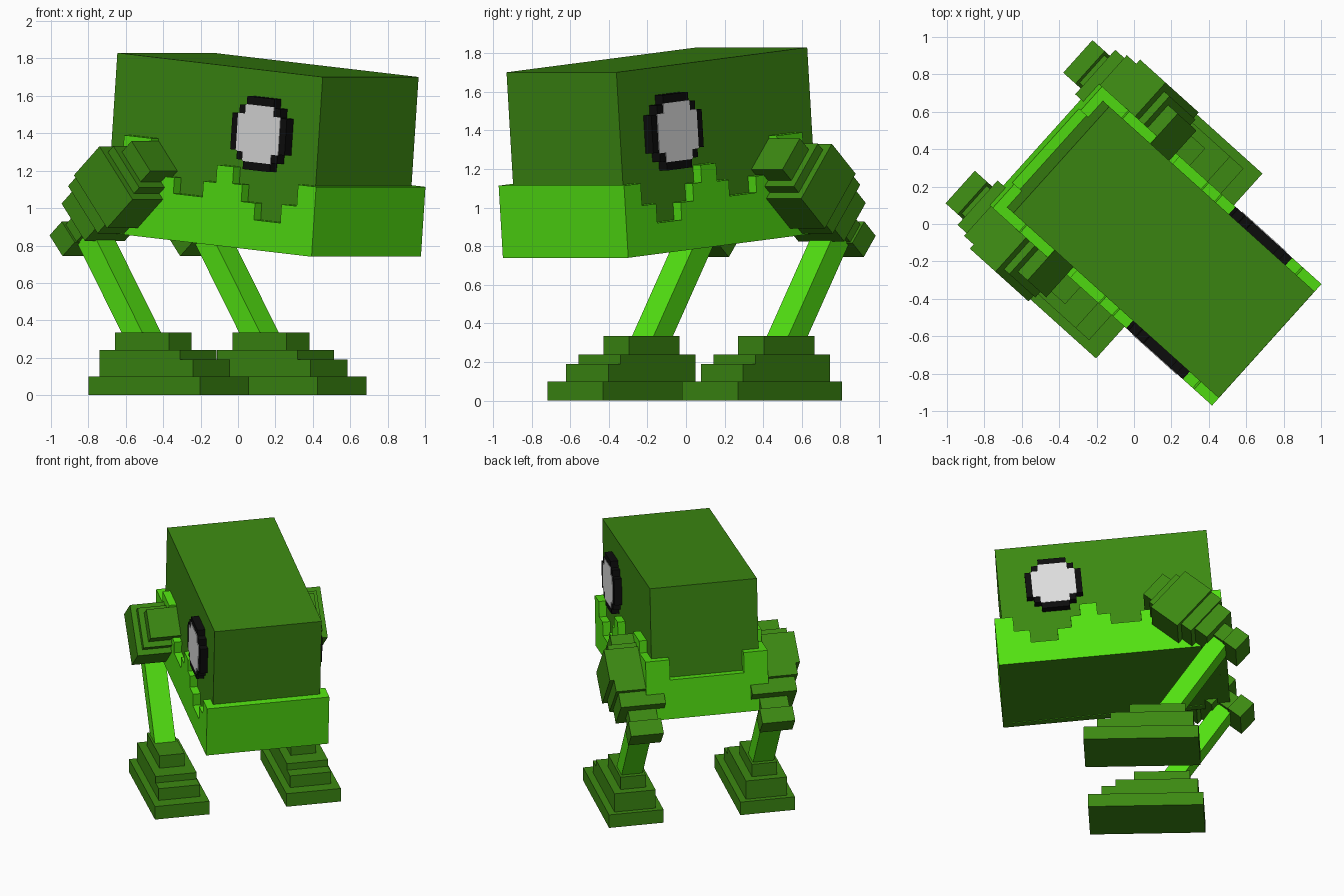
import bpy
import bmesh
from math import radians, cos, sin
from mathutils import Matrix, Vector

cube = bpy.data.objects.get("Cube")
if cube:
    bpy.data.objects.remove(cube, do_unlink=True)


def material(name, rgb):
    m = bpy.data.materials.new(name)
    m.use_nodes = True
    col = (*rgb, 1.0)
    m.diffuse_color = col
    bsdf = m.node_tree.nodes["Principled BSDF"]
    bsdf.inputs["Base Color"].default_value = col
    bsdf.inputs["Roughness"].default_value = 0.9
    return m


DARK = material("dark_green", (0.045, 0.25, 0.006))
BRIGHT = material("bright_green", (0.085, 0.75, 0.006))
BLACK = material("eye_black", (0.004, 0.004, 0.004))
WHITE = material("eye_white", (0.72, 0.72, 0.72))

# Frames: local x is forward, y is the left side, z is up
ROOT = Matrix.Rotation(radians(-42), 4, 'Z') @ Matrix.Translation((0, -0.005, 0))
HEAD = ROOT @ Matrix.Translation((0.927, 0, 0.74)) @ Matrix.Rotation(radians(5), 4, 'Y')


def thigh_frame():
    # x runs from hip to knee, z runs forward and down
    a = radians(40)
    m = Matrix(((-cos(a), 0, sin(a), -0.38),
                (0, 1, 0, 0),
                (-sin(a), 0, -cos(a), 1.33),
                (0, 0, 0, 1)))
    return ROOT @ m


THIGH = thigh_frame()


def prism(bm, lower, upper):
    """Solid between two matching rings of points."""
    a = [bm.verts.new(p) for p in lower]
    b = [bm.verts.new(p) for p in upper]
    n = len(a)
    bm.faces.new(a)
    bm.faces.new(b[::-1])
    for i in range(n):
        j = (i + 1) % n
        bm.faces.new((a[i], b[i], b[j], a[j]))


def box(bm, x, y, z):
    ring = [(x[0], y[0]), (x[1], y[0]), (x[1], y[1]), (x[0], y[1])]
    prism(bm, [(p, q, z[0]) for p, q in ring], [(p, q, z[1]) for p, q in ring])


def slab(bm, outline, y0, y1):
    """Side outline in x and z, given thickness along y."""
    prism(bm, [(p, y0, q) for p, q in outline], [(p, y1, q) for p, q in outline])


def finish(name, bm, frame, mat, under=None):
    bmesh.ops.recalc_face_normals(bm, faces=bm.faces[:])
    if under:
        for f in bm.faces:
            f.material_index = int(f.normal.z < -0.9 and f.calc_center_median().z < 0.01)
    bmesh.ops.transform(bm, matrix=frame, verts=bm.verts[:])
    bmesh.ops.recalc_face_normals(bm, faces=bm.faces[:])
    me = bpy.data.meshes.new(name)
    bm.to_mesh(me)
    bm.free()
    me.materials.append(mat)
    if under:
        me.materials.append(under)
    ob = bpy.data.objects.new(name, me)
    bpy.context.scene.collection.objects.link(ob)
    return ob


# Head block
INNER, OUTER, BACK = 0.383, 0.437, -1.59
bm = bmesh.new()
box(bm, (-1.535, -0.052), (-INNER, INNER), (0.002, 0.96))
finish("head", bm, HEAD, DARK)

# Jaw shell: ragged sides, plain front, notched back
steps = [(-0.13, 0.375), (-0.24, 0.26), (-0.43, 0.16), (-0.53, 0.25),
         (-0.6, 0.34), (-0.72, 0.43), (-0.81, 0.335), (-1.02, 0.25),
         (-1.13, 0.335), (-1.2, 0.425), (-1.4, 0.53), (BACK, 0.44)]
ragged = [(0, 0)]
x = 0
for end, top in steps:
    ragged += [(x, top), (end, top)]
    x = end
ragged.append((BACK, 0))

bm = bmesh.new()
for s in (-1, 1):
    slab(bm, ragged, s * INNER, s * OUTER)
    box(bm, (BACK, -1.535), sorted((s * 0.265, s * INNER)), (0, 0.44))
box(bm, (BACK, -1.535), (-0.265, 0.265), (0, 0.29))
box(bm, (-0.052, 0), (-INNER, INNER), (0, 0.375))
finish("jaw", bm, HEAD, BRIGHT, under=DARK)


# Eyes: stepped discs
def stepped_disc(half_widths, cell, cx, cz):
    right = []
    z = -len(half_widths) / 2
    for w in half_widths:
        right += [(w, z), (w, z + 1)]
        z += 1
    ring = right + [(-p, q) for p, q in reversed(right)]
    clean = [p for i, p in enumerate(ring) if p != ring[i - 1]]
    return [(cx + p * cell, cz + q * cell) for p, q in clean]


rim = stepped_disc((2, 3, 4, 4, 4, 4, 3, 2), 0.049, -0.437, 0.62)
iris = stepped_disc((2, 3, 3, 3, 3, 2), 0.051, -0.437, 0.62)
for s, side in ((1, "left"), (-1, "right")):
    bm = bmesh.new()
    slab(bm, rim, s * INNER, s * OUTER)
    finish(side + "_eye_rim", bm, HEAD, BLACK)
    bm = bmesh.new()
    slab(bm, iris, s * OUTER, s * (OUTER + 0.004))
    finish(side + "_eye", bm, HEAD, WHITE)

# Legs: each tier is (start, end, half width, low, high)
LEG_Y = 0.47
foot_tiers = [(-0.474, 0.33, 0.195, 0, 0.1), (-0.436, 0.237, 0.147, 0.1, 0.19),
              (-0.436, 0.141, 0.147, 0.19, 0.24), (-0.377, 0.013, 0.09, 0.24, 0.335)]
thigh_tiers = [(-0.14, -0.05, 0.13, 0.08, 0.29), (-0.05, 0, 0.17, 0.04, 0.33),
               (0, 0.24, 0.21, 0, 0.37), (0.24, 0.33, 0.18, 0.0, 0.33),
               (0.33, 0.44, 0.16, 0.03, 0.29), (0.44, 0.53, 0.1, 0.1, 0.22),
               (0.53, 0.645, 0.117, 0.08, 0.225)]


def tiers(name, frame, y, rows):
    bm = bmesh.new()
    for x0, x1, half, z0, z1 in rows:
        box(bm, (x0, x1), (y - half, y + half), (z0, z1))
    finish(name, bm, frame, DARK)


for s, side in ((1, "left"), (-1, "right")):
    y = s * LEG_Y
    tiers(side + "_foot", ROOT, y, foot_tiers)
    tiers(side + "_thigh", THIGH, y, thigh_tiers)
    # Slanted shin
    bm = bmesh.new()
    shin = [(-0.17, 0.3), (-0.32, 0.3), (-0.72, 0.9), (-0.57, 0.9)]
    slab(bm, shin, y - 0.075, y + 0.075)
    finish(side + "_shin", bm, ROOT, BRIGHT)
